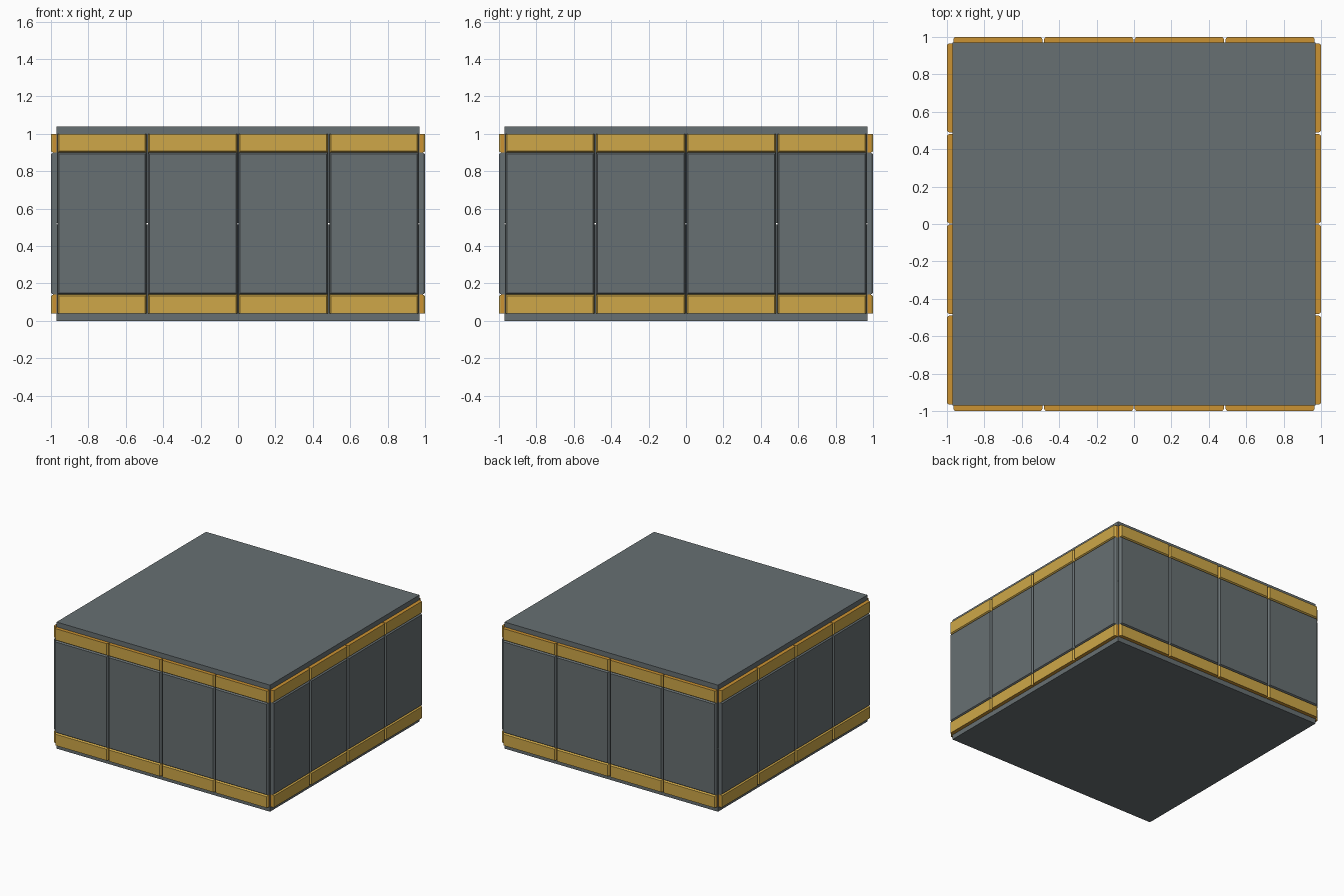
import bpy, bmesh, math
from mathutils import Matrix

if "Cube" in bpy.data.objects:
    bpy.data.objects.remove(bpy.data.objects["Cube"])


def material(name, rgb):
    m = bpy.data.materials.new(name)
    m.diffuse_color = (*rgb, 1)
    m.use_nodes = True
    m.node_tree.nodes["Principled BSDF"].inputs["Base Color"].default_value = m.diffuse_color
    return m


GREY = material("slate grey", (0.136, 0.160, 0.168))
GOLD = material("gold", (0.62, 0.39, 0.065))
AMBER = material("amber edge", (0.60, 0.29, 0.032))

CORE = 0.97       # half width of the core blocks
OUT = 1.0         # outer face of the panels
PITCH = CORE / 2  # panel spacing
GAP = 0.004       # half gap between neighbouring panels
CH = 0.008        # chamfer width


def finish(name, bm, mats):
    bmesh.ops.recalc_face_normals(bm, faces=bm.faces)
    me = bpy.data.meshes.new(name)
    bm.to_mesh(me)
    bm.free()
    for m in mats:
        me.materials.append(m)
    ob = bpy.data.objects.new(name, me)
    bpy.context.collection.objects.link(ob)
    return ob


def core_block(name, z0, z1):
    bm = bmesh.new()
    bmesh.ops.create_cube(bm, size=1, matrix=Matrix.Translation((0, 0, (z0 + z1) / 2))
                          @ Matrix.Diagonal((2 * CORE, 2 * CORE, z1 - z0, 1)))
    finish(name, bm, [GREY])


def panel(name, x, z0, z1, turn, mats, ch_low, ch_high):
    """Front wall panel with chamfered outer rim, turned about z to its side."""
    bm = bmesh.new()
    a, b = x - PITCH / 2 + GAP, x + PITCH / 2 - GAP
    rings = []
    for y, s, lo, hi in ((-CORE, 0, 0, 0), (-OUT + 0.012, 0, 0, 0), (-OUT, CH, ch_low, ch_high)):
        rings.append([bm.verts.new(p) for p in (
            (a + s, y, z0 + lo), (b - s, y, z0 + lo), (b - s, y, z1 - hi), (a + s, y, z1 - hi))])
    bm.faces.new(rings[0])
    bm.faces.new(rings[2])
    for r, q in zip(rings, rings[1:]):
        for i in range(4):
            j = (i + 1) % 4
            bm.faces.new((r[i], r[j], q[j], q[i]))
    bmesh.ops.recalc_face_normals(bm, faces=bm.faces)
    # rim faces square to the wall take the edge colour
    if len(mats) > 1:
        for f in bm.faces:
            f.material_index = 1 if abs(f.normal.y) < 0.1 else 0
    bmesh.ops.rotate(bm, verts=bm.verts, matrix=Matrix.Rotation(turn, 3, 'Z'))
    finish(name, bm, mats)


# Two stacked core blocks with a hairline gap at mid height
core_block("lower_core", 0, 0.516)
core_block("upper_core", 0.524, 1.04)

# Four panels per side: gold skirting, grey wall, gold cornice
for k, side in enumerate(("front", "right", "back", "left")):
    turn = k * math.pi / 2
    for i in range(4):
        x = (i - 1.5) * PITCH
        panel(f"{side}_skirting_{i+1}", x, 0.04, 0.141, turn, [GOLD, AMBER], 0, CH)
        panel(f"{side}_wall_{i+1}", x, 0.141, 0.899, turn, [GREY], CH, CH)
        panel(f"{side}_cornice_{i+1}", x, 0.899, 1.0, turn, [GOLD, AMBER], CH, 0)
